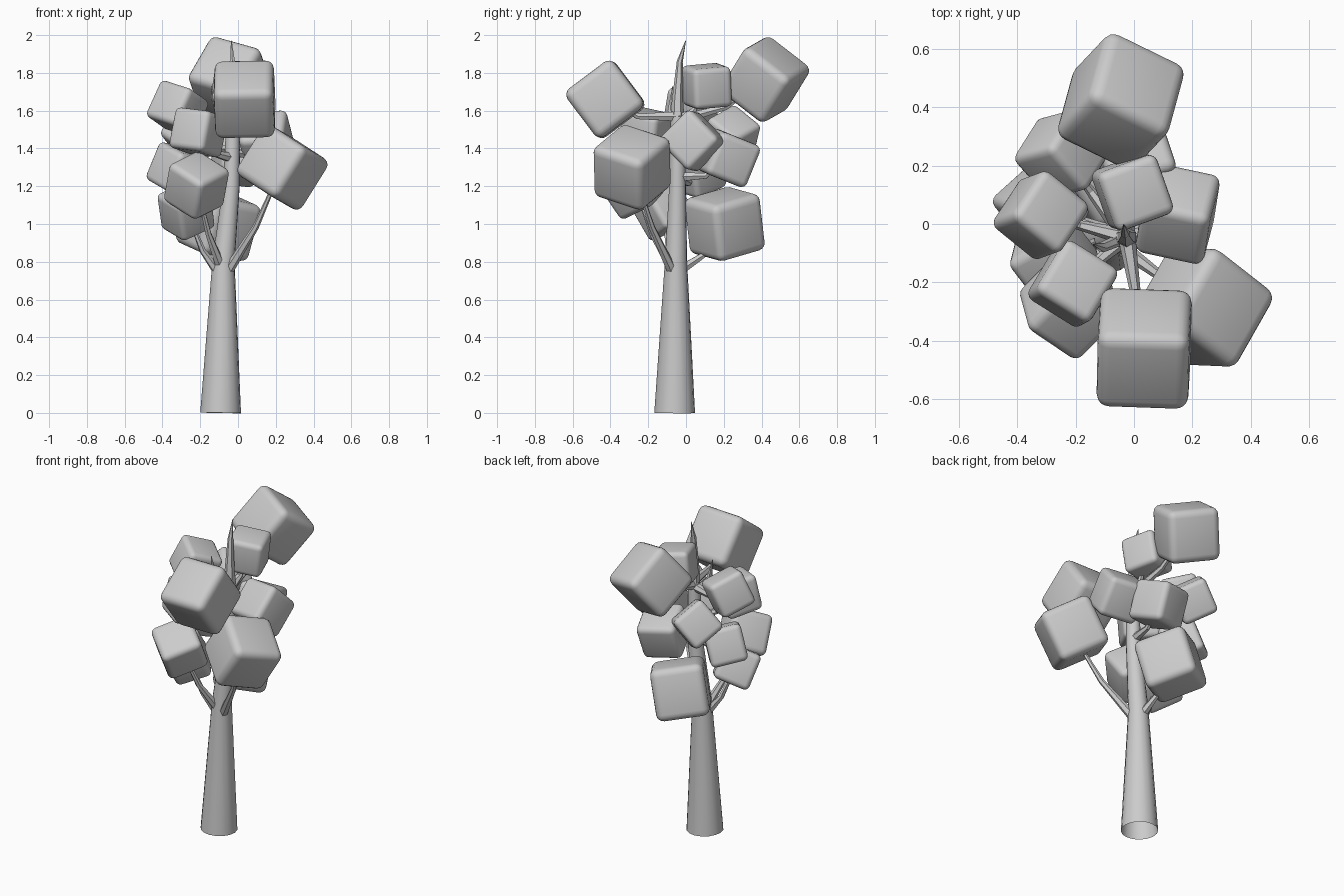
import bpy, bmesh
from math import radians
from mathutils import Vector

if "Cube" in bpy.data.objects:
    bpy.data.objects.remove(bpy.data.objects["Cube"])


def leaf_block(name, centre, side, roll, pitch, yaw):
    """Rounded, turned cube of foliage."""
    me = bpy.data.meshes.new(name)
    bm = bmesh.new()
    bmesh.ops.create_cube(bm, size=side)
    bm.to_mesh(me)
    bm.free()
    me.shade_smooth()
    ob = bpy.data.objects.new(name, me)
    bpy.context.collection.objects.link(ob)
    ob.location = centre
    ob.rotation_euler = [radians(v) for v in (roll, pitch, yaw)]
    bev = ob.modifiers.new("rounding", 'BEVEL')
    bev.width = side * 0.14
    bev.segments = 4


def limb(name, points, radii, res):
    """Tapered open tube along the points."""
    cu = bpy.data.curves.new(name, 'CURVE')
    cu.dimensions = '3D'
    cu.bevel_depth = 1.0
    cu.bevel_resolution = res
    sp = cu.splines.new('POLY')
    sp.points.add(len(points) - 1)
    for p, co, r in zip(sp.points, points, radii):
        p.co = (*co, 1)
        p.radius = r
    ob = bpy.data.objects.new(name, cu)
    bpy.context.collection.objects.link(ob)
    bpy.ops.object.select_all(action='DESELECT')
    ob.select_set(True)
    bpy.context.view_layer.objects.active = ob
    bpy.ops.object.convert(target='MESH')
    bpy.ops.object.shade_smooth_by_angle()


# Trunk, open at the foot, with a bent spike on top
trunk = [Vector(p) for p in ((-.092, -.06, 0), (-.077, -.053, .8),
                             (-.035, -.045, 1.2), (-.025, -.045, 1.57))]
limb("trunk", trunk, (.108, .059, .044, .036), 6)
limb("trunk_spike", [trunk[-1], (-.028, -.045, 1.65), (-.03, -.033, 1.86), (-.035, -.002, 1.97)],
     (.036, .03, .016, .002), 1)


def trunk_at(z):
    """Point on the trunk's centre line at height z."""
    for lo, hi in zip(trunk, trunk[1:]):
        if z <= hi.z:
            return lo.lerp(hi, (z - lo.z) / (hi.z - lo.z))
    return trunk[-1].copy()


# Foliage: name, centre, side, roll, pitch, yaw, height where its branch leaves the trunk
leaves = [
    ("top_back", (-.045, .42, 1.765), .312, 52, 14, -26, 1.55),
    ("top_front", (.035, -.427, 1.66), .315, 37, -1, -2, 1.57),
    ("right_front", (.235, -.285, 1.30), .316, 72, 27, -38, .71),
    ("low_back", (-.105, .205, 1.0), .312, 14, 9, 35, .74),
    ("top_centre", (-.005, .11, 1.73), .215, 5, 7, 20, 1.55),
    ("right", (.15, .035, 1.44), .24, -45, -3, -12, 1.38),
    ("back", (0, .225, 1.35), .24, -21, 7, 16, 1.25),
    ("left_top", (-.32, .03, 1.61), .217, 68, 14, -39, 1.54),
    ("left_back", (-.245, .24, 1.465), .215, 34, -47, 15, 1.4),
    ("left_front", (-.21, -.205, 1.485), .22, -11, 6, -32, 1.35),
    ("left_mid", (-.32, .06, 1.285), .22, 20, 12, 42, 1.24),
    ("front_mid", (-.22, -.275, 1.205), .245, 22, 28, -34, .74),
    ("left_low", (-.275, -.12, 1.07), .22, 22, -22, 29, .71),
]
for name, centre, side, roll, pitch, yaw, z in leaves:
    leaf_block("leaf_" + name, centre, side, roll, pitch, yaw)
    # Branch sags a little at its elbow, then rises into the block
    start, end = trunk_at(z), Vector(centre)
    elbow = start.lerp(end, .55) - Vector((0, 0, .05))
    limb("branch_" + name, [start, elbow, start.lerp(end, .95)], (.03, .017, .008), 1)

# Short bare twig beside the spike
limb("twig", [trunk_at(1.5), (-.11, -.08, 1.6), (-.14, -.07, 1.73)], (.022, .018, .002), 1)
